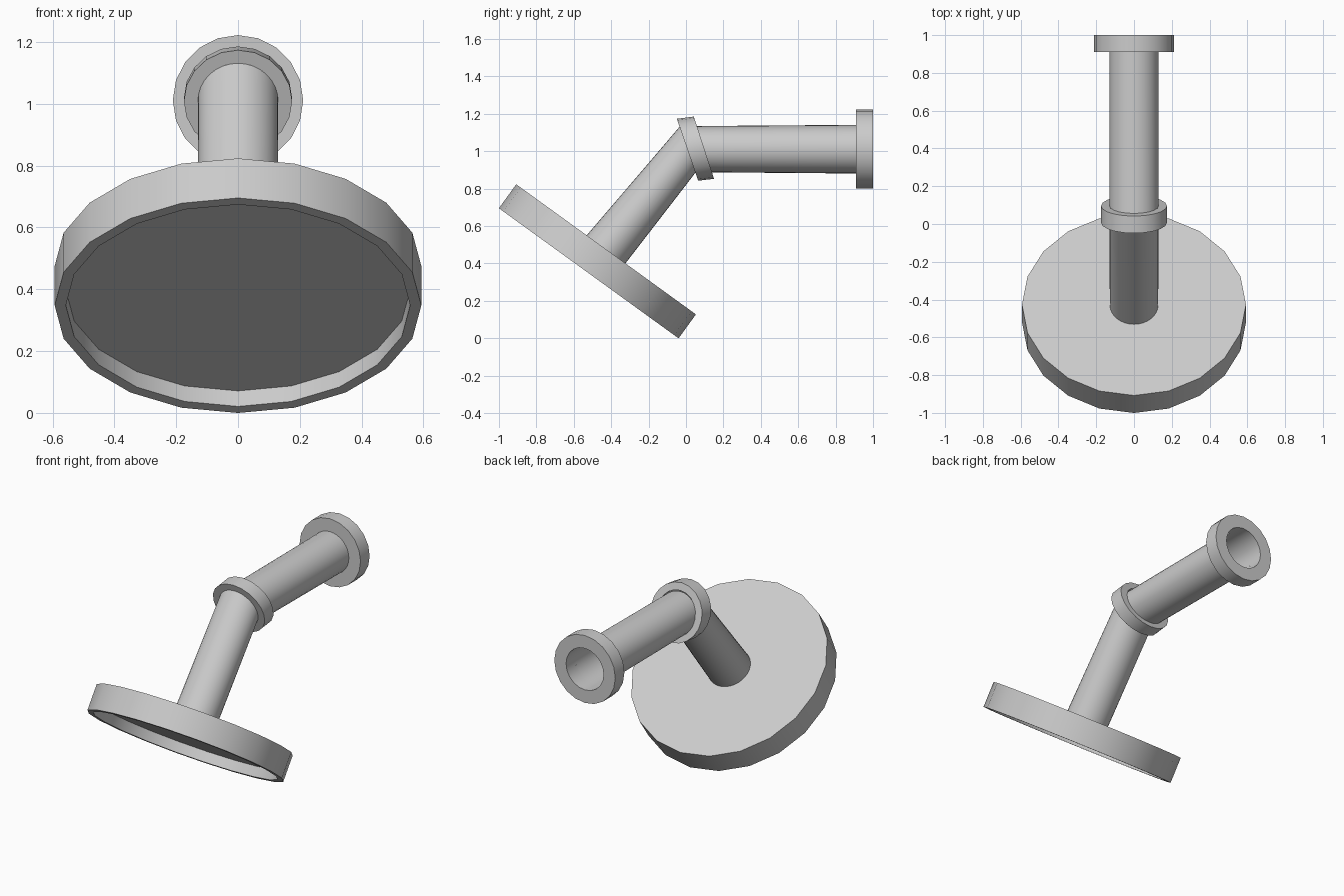
import bpy
import bmesh
from math import sin, cos, pi, radians
from mathutils import Vector

if "Cube" in bpy.data.objects:
    bpy.data.objects.remove(bpy.data.objects["Cube"], do_unlink=True)

grey = bpy.data.materials.new("plain_grey")
grey.use_nodes = True
grey.diffuse_color = (0.6, 0.6, 0.6, 1)
grey.node_tree.nodes["Principled BSDF"].inputs["Base Color"].default_value = (0.6, 0.6, 0.6, 1)


def loft(name, rings, sides, closed=False, caps=False):
    """Skin rings of (y, z, tilt in degrees, radius); closed joins last to first."""
    bm = bmesh.new()
    loops = []
    for y, z, tilt, radius in rings:
        up = Vector((0, -sin(radians(tilt)), cos(radians(tilt)))) * radius
        side = Vector((radius, 0, 0))
        angles = [2 * pi * i / sides for i in range(sides)]
        loops.append([bm.verts.new(Vector((0, y, z)) + side * sin(a) + up * cos(a))
                      for a in angles])
    pairs = list(zip(loops, loops[1:]))
    if closed:
        pairs.append((loops[-1], loops[0]))
    for a, b in pairs:
        for i in range(sides):
            j = (i + 1) % sides
            bm.faces.new((a[i], a[j], b[j], b[i]))
    if caps:
        bm.faces.new(loops[0])
        bm.faces.new(loops[-1])
    bmesh.ops.recalc_face_normals(bm, faces=bm.faces)
    mesh = bpy.data.meshes.new(name)
    bm.to_mesh(mesh)
    bm.free()
    mesh.materials.append(grey)
    obj = bpy.data.objects.new(name, mesh)
    bpy.context.collection.objects.link(obj)
    bpy.ops.object.select_all(action='DESELECT')
    obj.select_set(True)
    bpy.context.view_layer.objects.active = obj
    bpy.ops.object.shade_smooth_by_angle(angle=radians(30))
    return obj


BORE = 0.13
PIPE_Z = 1.011

# Wall flange with an open bore
loft("wall_flange", [(0.91, PIPE_Z, 0, BORE), (0.91, PIPE_Z, 0, 0.211),
                     (1.0, PIPE_Z, 0, 0.211), (1.0, PIPE_Z, 0, BORE)], 20, closed=True)

# Horizontal pipe, open at the flange
loft("wall_pipe", [(0.91, PIPE_Z, 0, BORE), (0.092, PIPE_Z, 18, BORE)], 32)

# Tilted collar at the elbow
front, back = (0.008, 1.008, 19), (0.096, 1.019, 18)
loft("elbow_collar", [(*front, BORE), (*front, 0.175),
                      (*back, 0.175), (*back, BORE)], 20, closed=True)

# Shower head: a tilted disc with a recessed underside
TILT = 54.1
base = Vector((-0.52, 0.3475))
axis = Vector((cos(radians(TILT)), sin(radians(TILT))))


def head_ring(height, radius):
    return (*(base + axis * height), TILT, radius)


loft("shower_head", [head_ring(0.158, 0.593), head_ring(0, 0.593),
                     head_ring(0, 0.557), head_ring(0.062, 0.557)], 20, caps=True)

# Sloping arm from the head to the collar
loft("sloping_arm", [head_ring(0.157, 0.128), (*front, BORE)], 32)
